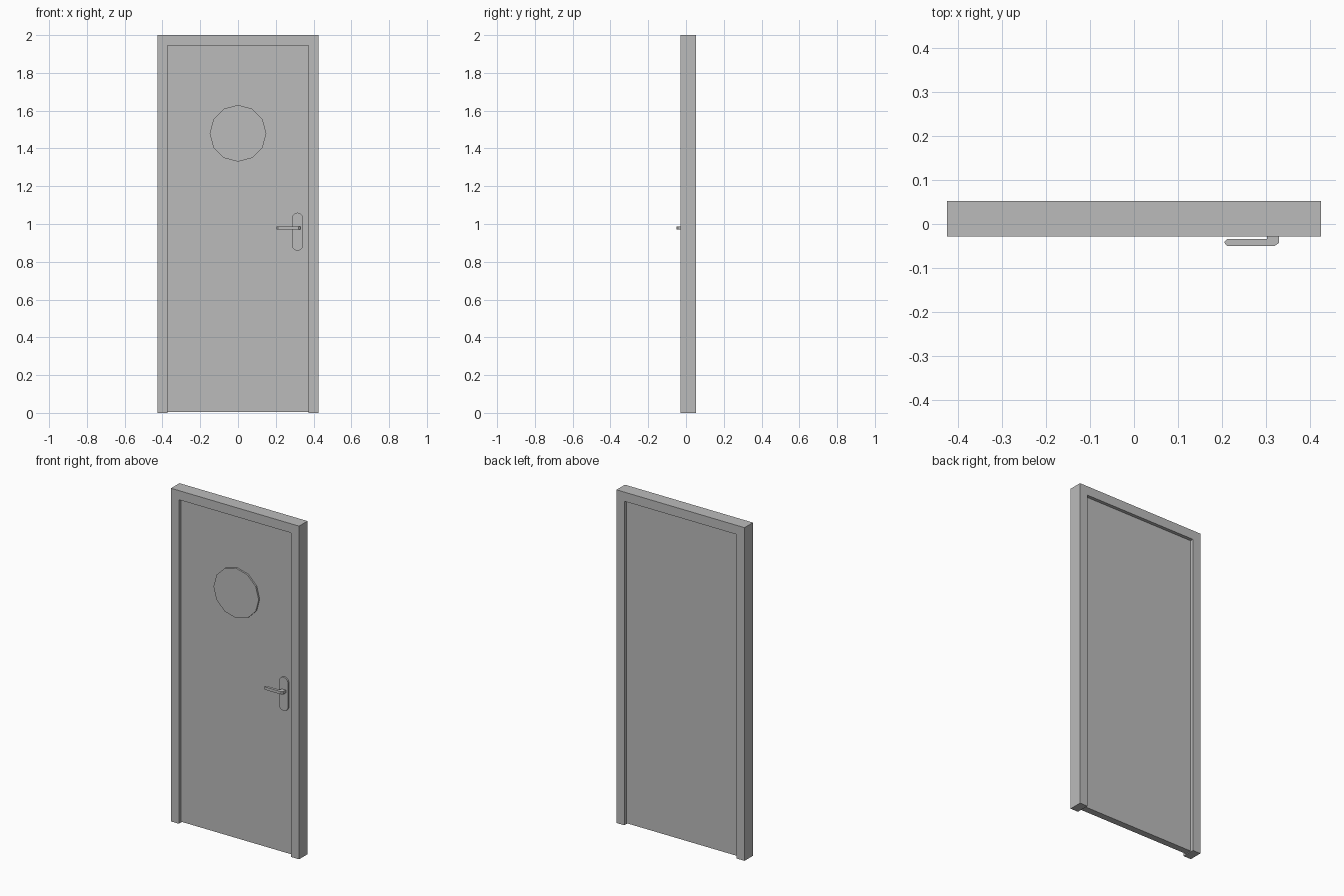
import bpy
import math

old = bpy.data.objects.get("Cube")
if old:
    bpy.data.objects.remove(old, do_unlink=True)

grey = bpy.data.materials.new("plain_grey")
grey.use_nodes = True
grey.diffuse_color = (0.5, 0.5, 0.5, 1)
grey.node_tree.nodes["Principled BSDF"].inputs["Base Color"].default_value = grey.diffuse_color


def extrude(name, outline, start, end, axis="y"):
    """Prism from an outline: (x, z) swept along y, or (x, y) swept along z."""
    def place(p, d):
        return (p[0], d, p[1]) if axis == "y" else (p[0], p[1], d)
    n = len(outline)
    verts = [place(p, d) for d in (start, end) for p in outline]
    faces = [list(range(n)), list(range(2 * n - 1, n - 1, -1))]
    faces += [[i, i + n, (i + 1) % n + n, (i + 1) % n] for i in range(n)]
    mesh = bpy.data.meshes.new(name)
    mesh.from_pydata(verts, [], faces)
    mesh.materials.append(grey)
    obj = bpy.data.objects.new(name, mesh)
    bpy.context.collection.objects.link(obj)
    # Make all faces point outwards
    bpy.context.view_layer.objects.active = obj
    obj.select_set(True)
    bpy.ops.object.mode_set(mode="EDIT")
    bpy.ops.mesh.select_all(action="SELECT")
    bpy.ops.mesh.normals_make_consistent(inside=False)
    bpy.ops.object.mode_set(mode="OBJECT")
    obj.select_set(False)
    return obj


def arc(cx, cz, r, first, last, steps):
    angles = [math.radians(first + (last - first) * i / steps) for i in range(steps + 1)]
    return [(cx + r * math.cos(a), cz + r * math.sin(a)) for a in angles]


W, IN, TOP = 0.425, 0.373, 1.945
LEAF_FRONT, LEAF_BACK = -0.008, 0.032

# Frame: two posts and a lintel in one open-bottomed outline
extrude("door_frame", [(-W, 0), (-W, 2), (W, 2), (W, 0),
                       (IN, 0), (IN, TOP), (-IN, TOP), (-IN, 0)], -0.028, 0.052)

# Leaf, recessed on both sides and just clear of the floor
extrude("door_leaf", [(-IN, 0.005), (-IN, TOP), (IN, TOP), (IN, 0.005)],
        LEAF_FRONT, LEAF_BACK)

# Round twelve-sided window panel on the front
extrude("round_window", arc(0, 1.48, 0.15, 0, 330, 11), -0.018, LEAF_FRONT)

# Capsule-shaped handle plate
extrude("handle_plate", arc(0.315, 1.03, 0.03, 0, 180, 6)
        + arc(0.315, 0.888, 0.03, 180, 360, 6), -0.018, LEAF_FRONT)

# Lever with its stem, bent in plan
extrude("handle_lever", [(0.205, -0.042), (0.212, -0.05), (0.32, -0.05), (0.33, -0.043),
                         (0.33, -0.018), (0.302, -0.018), (0.302, -0.034), (0.212, -0.034)],
        0.97, 0.987, axis="z")
